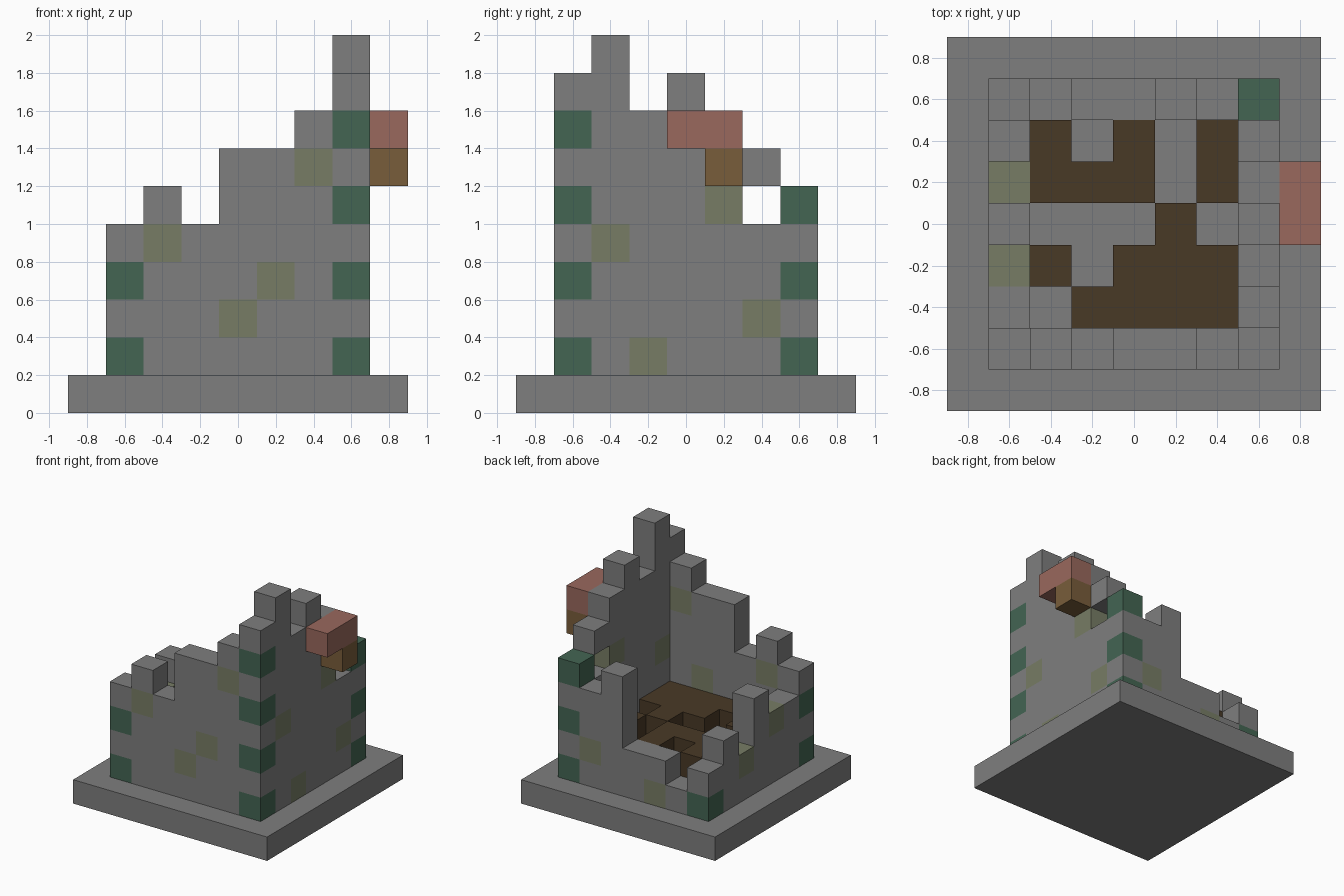
import bpy
import bmesh
from mathutils import Vector

cube = bpy.data.objects.get("Cube")
if cube:
    bpy.data.objects.remove(cube)

S = 0.2  # block size


def material(name, rgb):
    m = bpy.data.materials.new(name)
    m.use_nodes = True
    color = (*rgb, 1)
    m.diffuse_color = color
    bsdf = next(n for n in m.node_tree.nodes if n.type == "BSDF_PRINCIPLED")
    bsdf.inputs["Base Color"].default_value = color
    bsdf.inputs["Roughness"].default_value = 0.9
    return m


STONE = material("grey stone", (0.21, 0.21, 0.21))
QUOIN = material("green corner stone", (0.057, 0.13, 0.086))
MOSS = material("mossy stone", (0.185, 0.203, 0.13))
CLAY = material("red clay", (0.32, 0.14, 0.11))
TIMBER = material("timber", (0.19, 0.11, 0.043))
PLANK = material("dark plank", (0.066, 0.041, 0.019))

parts = {}  # part name -> {cell: material}


def put(part, cell, mat):
    parts.setdefault(part, {})[cell] = mat


# Stone walls as columns; each number is the height of a column in blocks
mossy = {
    (-2, -3, 4), (0, -3, 2), (1, -3, 3), (2, -3, 6),   # front
    (3, -2, 4), (3, -1, 1), (3, 1, 5), (3, 2, 2),      # +x side
    (2, 3, 2), (-1, 3, 1),                             # back
    (-3, 1, 2), (-3, -1, 3),                           # -x side
}
window_gap = (3, 2, 5)


def column(part, x, y, height):
    for z in range(1, height):
        cell = (x, y, z)
        if cell == window_gap:
            continue
        corner = abs(x) == 3 and abs(y) == 3
        mat = QUOIN if corner and z % 2 else MOSS if cell in mossy else STONE
        put(part, cell, mat)


for n, h in enumerate((5, 6, 5, 7, 7, 8, 9), -3):
    column("front_wall", n, -3, h)
for n, h in enumerate((3, 2, 3, 3, 6, 5, 6), -3):
    column("back_wall", n, 3, h)
for n, h in enumerate((10, 8, 9, 8, 7), -2):
    column("left_wall", 3, n, h)
for n, h in enumerate((4, 4, 5, 3, 4), -2):
    column("right_wall", -3, n, h)

# Broken plank floor, listed from back to front
for y, row in zip((2, 1, 0, -1, -2), ("#.#.#", "###.#", "...#.", "#.###", ".####")):
    for x, mark in enumerate(row, -2):
        if mark == "#":
            put("plank_floor", (x, y, 2), PLANK)

# Remains of a roofed bay on the side
put("bay_roof", (4, 0, 7), CLAY)
put("bay_roof", (4, 1, 7), CLAY)
put("bay_beam", (4, 1, 6), TIMBER)

solid = {cell for cells in parts.values() for cell in cells}
AXES = [Vector(a) for a in ((1, 0, 0), (0, 1, 0), (0, 0, 1))]


def build(name, cells):
    """Mesh of the exposed block faces of one part."""
    mats = list(dict.fromkeys(cells.values()))
    bm = bmesh.new()
    for cell, mat in cells.items():
        center = Vector(cell) + Vector((0, 0, 0.5))
        for a in range(3):
            for sign in (-1, 1):
                normal = AXES[a] * sign
                near = tuple(int(c) for c in Vector(cell) + normal)
                if near in solid or near[2] == 0:
                    continue
                u, v = AXES[(a + 1) % 3] / 2, AXES[(a + 2) % 3] / 2 * sign
                mid = center + normal / 2
                ring = (mid - u - v, mid + u - v, mid + u + v, mid - u + v)
                face = bm.faces.new([bm.verts.new(p * S) for p in ring])
                face.material_index = mats.index(mat)
    bmesh.ops.remove_doubles(bm, verts=bm.verts, dist=0.001)
    mesh = bpy.data.meshes.new(name)
    bm.to_mesh(mesh)
    bm.free()
    for m in mats:
        mesh.materials.append(m)
    bpy.context.collection.objects.link(bpy.data.objects.new(name, mesh))


for name, cells in parts.items():
    build(name, cells)

# Square base slab
bpy.ops.mesh.primitive_cube_add(size=1, location=(0, 0, S / 2))
base = bpy.context.object
base.name = "base_slab"
base.scale = (9 * S, 9 * S, S)
base.data.materials.append(STONE)
